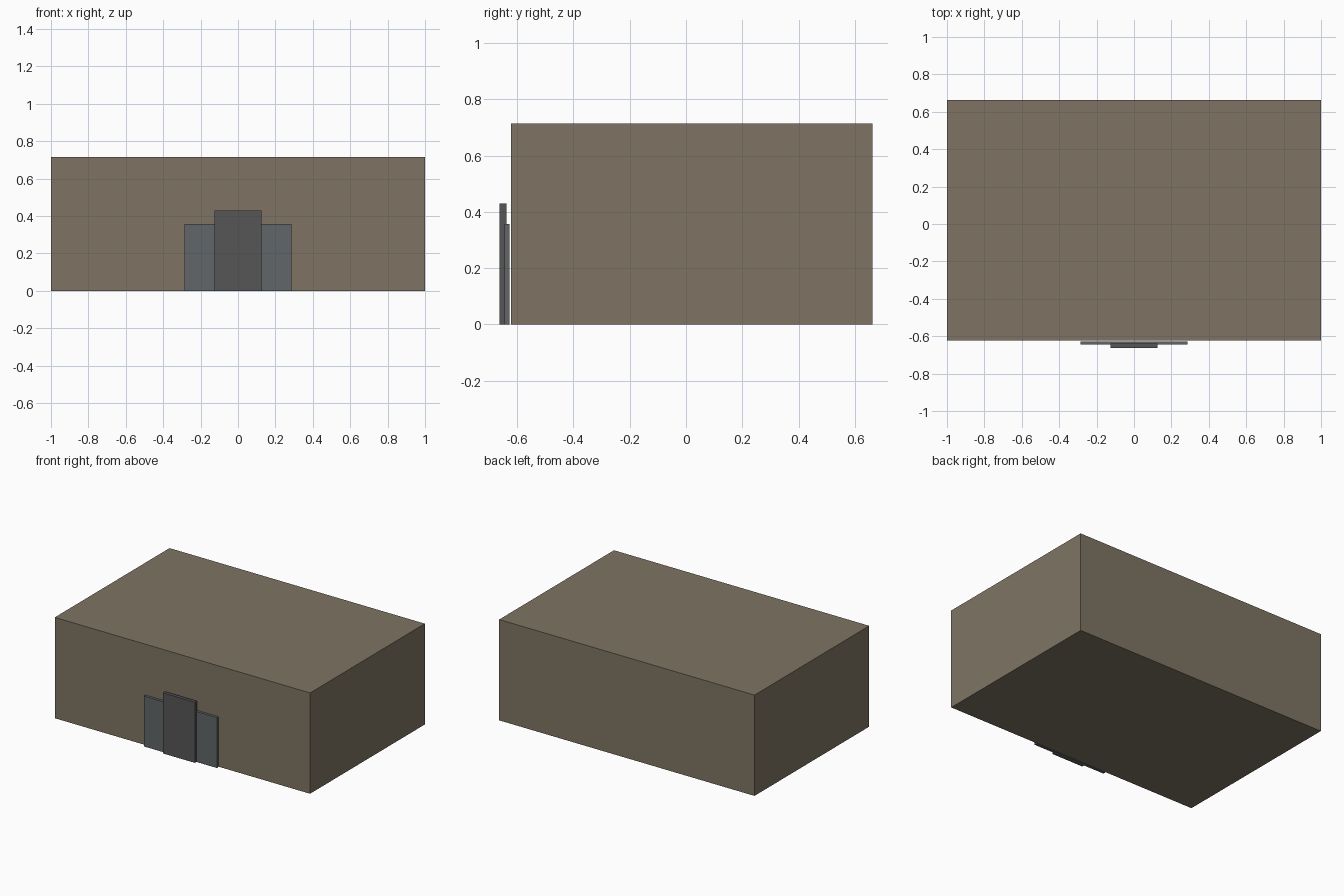
import bpy

if "Cube" in bpy.data.objects:
    bpy.data.objects.remove(bpy.data.objects["Cube"])


def material(name, rgb):
    m = bpy.data.materials.new(name)
    m.diffuse_color = (*rgb, 1)
    m.use_nodes = True
    m.node_tree.nodes["Principled BSDF"].inputs["Base Color"].default_value = m.diffuse_color
    return m


def box(name, lo, hi, mat):
    centre = [(a + b) / 2 for a, b in zip(lo, hi)]
    bpy.ops.mesh.primitive_cube_add(size=1, location=centre)
    ob = bpy.context.object
    ob.name = name
    ob.scale = [b - a for a, b in zip(lo, hi)]
    bpy.ops.object.transform_apply(location=False, rotation=False, scale=True)
    ob.data.materials.append(mat)
    return ob


wall = material("wall_brown", (0.21, 0.175, 0.125))
frame = material("panel_grey", (0.12, 0.133, 0.138))
dark = material("door_dark", (0.095, 0.093, 0.096))

# main building block
box("building", (-1, -0.622, 0), (1, 0.662, 0.714), wall)
# wide entrance panel, just clear of the front wall
box("entrance_panel", (-0.286, -0.645, 0), (0.286, -0.627, 0.357), frame)
# taller central door in front of the panel
box("door", (-0.125, -0.662, 0), (0.125, -0.638, 0.429), dark)
